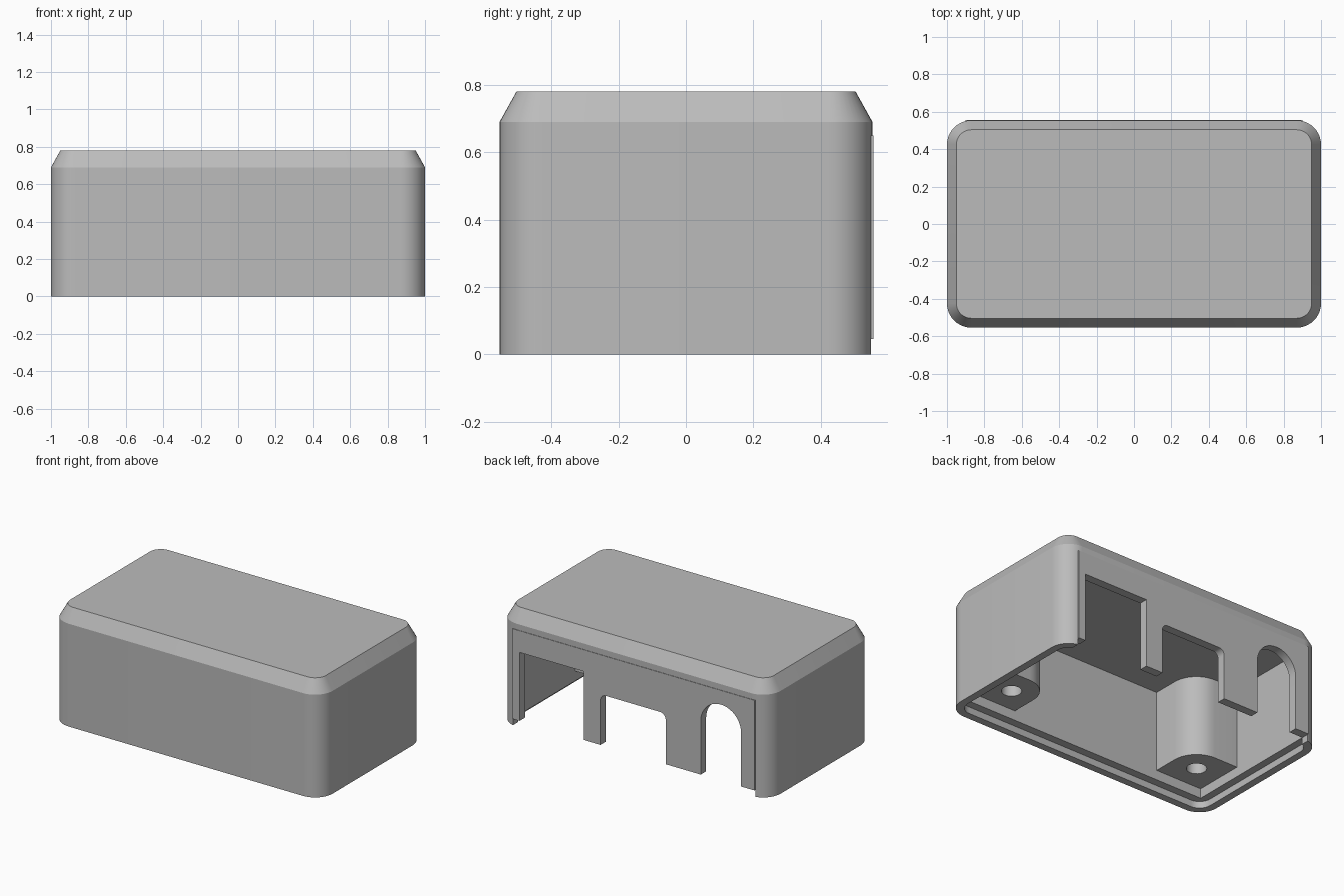
import bpy, bmesh
from math import sin, cos, radians

if "Cube" in bpy.data.objects:
    bpy.data.objects.remove(bpy.data.objects["Cube"])

gray = bpy.data.materials.new("plain gray")
gray.use_nodes = True
GRAY = (0.5, 0.5, 0.5, 1)
gray.diffuse_color = GRAY
gray.node_tree.nodes["Principled BSDF"].inputs["Base Color"].default_value = GRAY


def arc(cx, cy, r, start, end, steps=10):
    angles = [radians(start + (end - start) * i / steps) for i in range(steps + 1)]
    return [(cx + r * cos(a), cy + r * sin(a)) for a in angles]


def rect(x0, x1, y0, y1):
    return [(x0, y0), (x1, y0), (x1, y1), (x0, y1)]


def rounded_rect(hx, hy, r):
    pts = []
    for sx, sy, a in ((1, 1, 0), (-1, 1, 90), (-1, -1, 180), (1, -1, 270)):
        pts += arc(sx * (hx - r), sy * (hy - r), r, a, a + 90)
    return pts


def loft(name, rings):
    """Closed solid through equal-length rings of 3D points."""
    bm = bmesh.new()
    loops = [[bm.verts.new(p) for p in ring] for ring in rings]
    for low, high in zip(loops, loops[1:]):
        for i in range(len(low)):
            j = (i + 1) % len(low)
            bm.faces.new((low[i], low[j], high[j], high[i]))
    bm.faces.new(loops[0][::-1])
    bm.faces.new(loops[-1])
    bmesh.ops.recalc_face_normals(bm, faces=bm.faces)
    mesh = bpy.data.meshes.new(name)
    bm.to_mesh(mesh)
    bm.free()
    mesh.materials.append(gray)
    ob = bpy.data.objects.new(name, mesh)
    bpy.context.collection.objects.link(ob)
    return ob


def upright(name, outline, z0, z1):
    return loft(name, [[(x, y, z) for x, y in outline] for z in (z0, z1)])


def activate(ob):
    bpy.ops.object.select_all(action="DESELECT")
    ob.select_set(True)
    bpy.context.view_layer.objects.active = ob


def cut(ob, cutter):
    mod = ob.modifiers.new("cut", "BOOLEAN")
    mod.operation, mod.solver, mod.object = "DIFFERENCE", "EXACT", cutter
    activate(ob)
    bpy.ops.object.modifier_apply(modifier=mod.name)
    bpy.data.objects.remove(cutter)


HX, HY, R = 1.0, 0.554, 0.13
LIP, CEILING = 0.045, 0.65

# Outer shell with rounded corners and a chamfered top
shell = loft("shell", [
    [(x, y, z) for x, y in rounded_rect(HX - d, HY - d, R - d)]
    for d, z in ((0, 0), (0, 0.69), (0.05, 0.78))])
# Inner cavity, open at the bottom and through the back wall
cut(shell, upright("cavity_cutter", rect(-0.9, 0.9, -0.45, 0.8), -0.1, CEILING))
# Stepped lip around the bottom rim
cut(shell, upright("lip_cutter", rounded_rect(HX - 0.05, HY - 0.05, R - 0.05), -0.1, LIP))

# Back panel with a tall opening, a wide slot and an arched opening
profile = [(-0.9, CEILING), (-0.9, LIP), (-0.8, LIP)]
profile += arc(-0.65, 0.405, 0.15, 180, 0, 20)
profile += [(-0.5, LIP), (-0.24, LIP)]
profile += arc(-0.2, 0.345, 0.04, 180, 90, 6) + arc(0.204, 0.345, 0.04, 90, 0, 6)
profile += [(0.244, LIP), (0.37, LIP), (0.37, 0.505), (0.847, 0.505),
            (0.847, LIP), (0.9, LIP), (0.9, CEILING)]
panel = loft("back_panel", [[(x, y, z) for x, z in profile] for y in (0.5, 0.557)])

# Screw posts in the two front corners
parts = [shell, panel]
for side, s in (("left", 1), ("right", -1)):
    cx, cy, r = 0.725, -0.28, 0.17
    outline = [(0.91, -0.46), (0.91, cy + r)] + arc(cx, cy, r, 90, 180) + [(cx - r, -0.46)]
    post = upright(side + "_screw_post", [(s * x, y) for x, y in outline], 0.11, CEILING + 0.01)
    cut(post, upright("hole_cutter", arc(s * cx, cy, 0.062, 0, 345, 23), 0, 0.6))
    parts.append(post)

for ob in parts:
    activate(ob)
    bpy.ops.object.shade_smooth_by_angle(angle=radians(25))
